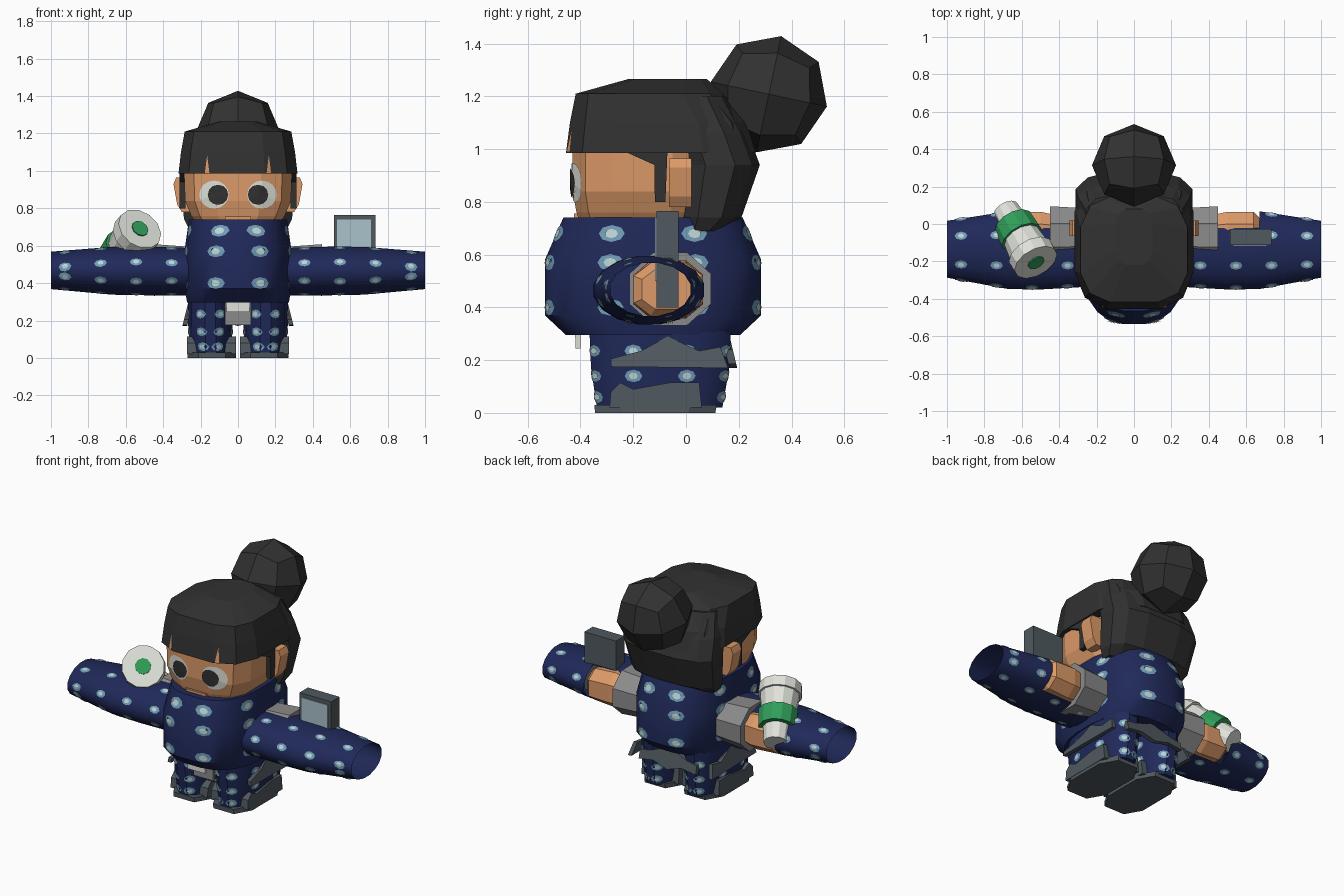
import bpy, bmesh, math
from mathutils import Vector, Matrix
from mathutils.bvhtree import BVHTree

if "Cube" in bpy.data.objects:
    bpy.data.objects.remove(bpy.data.objects["Cube"])

def material(name, r, g, b):
    m = bpy.data.materials.new(name)
    m.use_nodes = True
    m.diffuse_color = (r, g, b, 1)
    m.node_tree.nodes["Principled BSDF"].inputs["Base Color"].default_value = (r, g, b, 1)
    return m

NAVY = material("navy cloth", .014, .022, .1)
SPOT = material("pale blue spot", .16, .33, .46)
GLINT = material("spot centre", .52, .66, .66)
SKIN = material("skin", .72, .325, .14)
HAIR = material("black hair", .031, .031, .031)
SLATE = material("slate", .08, .1, .115)
GREY = material("cuff grey", .26, .26, .26)
WHITE = material("off white", .74, .76, .7)
GREEN = material("green", .03, .34, .1)
SCREEN = material("screen blue", .4, .54, .6)

def finish(name, bm, mats, smooth=False, recalc=True):
    if recalc:
        bmesh.ops.recalc_face_normals(bm, faces=bm.faces[:])
    mesh = bpy.data.meshes.new(name)
    bm.to_mesh(mesh)
    tree = BVHTree.FromBMesh(bm)
    bm.free()
    for m in mats:
        mesh.materials.append(m)
    ob = bpy.data.objects.new(name, mesh)
    bpy.context.collection.objects.link(ob)
    if smooth:
        bpy.ops.object.select_all(action='DESELECT')
        ob.select_set(True)
        bpy.context.view_layer.objects.active = ob
        bpy.ops.object.shade_smooth_by_angle(angle=math.radians(35))
    return tree

def section(n, power):
    """Rounded-square outline with unit half-size."""
    pts = []
    for i in range(n):
        a = math.tau * (i + .5) / n
        pts.append([math.copysign(abs(f(a)) ** (2 / power), f(a)) for f in (math.cos, math.sin)])
    big = max(p[0] for p in pts)
    return [(p[0] / big, p[1] / big) for p in pts]

def loft(name, rings, mats, n=8, power=2, axis='z', caps=True, smooth=False, matrix=None, pick=None, cut=None):
    """Skin rings of (height, centre u, centre v, half-size u, half-size v)."""
    bm = bmesh.new()
    loops = []
    for h, cu, cv, ru, rv in rings:
        loop = []
        for u, v in section(n, power):
            a, b = cu + u * ru, cv + v * rv
            loop.append(bm.verts.new((a, b, h) if axis == 'z' else (h, a, b)))
        loops.append(loop)
    for k in range(len(loops) - 1):
        for i in range(n):
            j = (i + 1) % n
            f = bm.faces.new((loops[k][i], loops[k][j], loops[k + 1][j], loops[k + 1][i]))
            f.material_index = pick[k] if pick else 0
    if caps:
        bm.faces.new(loops[0])
        bm.faces.new(loops[-1])
    if matrix:
        bm.transform(matrix)
    bmesh.ops.recalc_face_normals(bm, faces=bm.faces[:])
    if cut:
        gone = [f for f in bm.faces if cut(f.calc_center_median())]
        bmesh.ops.delete(bm, geom=gone, context='FACES')
    return finish(name, bm, mats, smooth, False)

def box(name, lo, hi, mat, taper=1):
    """Box between two corners; taper scales the bottom."""
    lo, hi = Vector(lo), Vector(hi)
    mid, size = (lo + hi) / 2, hi - lo
    bm = bmesh.new()
    bmesh.ops.create_cube(bm, size=1)
    for v in bm.verts:
        k = taper if v.co.z < 0 else 1
        v.co = mid + Vector((v.co.x * size.x * k, v.co.y * size.y * k, v.co.z * size.z))
    finish(name, bm, [mat])

def plate(name, outline, place, depth, mat):
    """Extrude an outline that place() puts into the scene."""
    bm = bmesh.new()
    f = bm.faces.new([bm.verts.new(place(a, b)) for a, b in outline])
    new = bmesh.ops.extrude_face_region(bm, geom=[f])["geom"]
    bmesh.ops.translate(bm, vec=depth, verts=[g for g in new if isinstance(g, bmesh.types.BMVert)])
    finish(name, bm, [mat])

def oval(a, b, n=8):
    return [(a * math.cos(math.tau * i / n), b * math.sin(math.tau * i / n)) for i in range(n)]

def decal(bm, tree, centre, d, u, v, outline, lift, index):
    """Lay a flat shape on the nearby surface along direction d."""
    hits = []
    for a, b in [(0, 0)] + outline:
        p = tree.ray_cast(centre + u * a + v * b - d, d, 1.08)[0]
        if p is None:
            return
        hits.append(p - d * lift)
    mid, *rim = [bm.verts.new(p) for p in hits]
    for i in range(len(rim)):
        f = bm.faces.new((mid, rim[i], rim[(i + 1) % len(rim)]))
        f.material_index = index
        f.normal_update()
        if f.normal.dot(d) > 0:
            f.normal_flip()

def spots(name, tree, centre, ru, rv, rows, count, size, axis='z'):
    """Rings of two-tone spots around a cloth tube."""
    bm = bmesh.new()
    for h in rows:
        for i in range(count):
            t = math.tau * (i + .5) / count
            c, s = math.cos(t), math.sin(t)
            n = Vector((c / ru, s / rv)).normalized()
            if axis == 'z':
                p = Vector((centre[0] + ru * c, centre[1] + rv * s, h))
                d, u, v = Vector((-n.x, -n.y, 0)), Vector((-n.y, n.x, 0)), Vector((0, 0, 1))
            else:
                p = Vector((h, centre[0] + ru * c, centre[1] + rv * s))
                d, u, v = Vector((0, -n.x, -n.y)), Vector((1, 0, 0)), Vector((0, -n.y, n.x))
            decal(bm, tree, p, d, u, v, oval(*size), .004, 0)
            decal(bm, tree, p, d, u, v, oval(size[0] * .5, size[1] * .55), .008, 1)
    finish(name, bm, [SPOT, GLINT], recalc=False)

# Torso
torso = loft("torso", [(.295, 0, -.125, .272, .33), (.37, 0, -.125, .285, .41),
                       (.58, 0, -.125, .285, .41), (.74, 0, -.125, .262, .34)],
             [NAVY], 24, 2.6, smooth=True)
spots("torso_spots", torso, (0, -.125), .285, .41, (.4, .57, .68), 8, (.05, .032))

# Head and face
head = loft("head", [(.7, 0, -.165, .21, .23), (.76, 0, -.165, .25, .25), (.84, 0, -.165, .283, .265),
                     (1.03, 0, -.165, .29, .265)], [SKIN], 12, 3.1)
bm = bmesh.new()
X, Y, Z = Vector((1, 0, 0)), Vector((0, 1, 0)), Vector((0, 0, 1))
for s in (-1, 1):
    front = Vector((.128 * s, -.4, .873))
    decal(bm, head, front, Y, X, Z, oval(.079, .075, 16), .004, 0)
    decal(bm, head, front + Vector((-.021 * s, 0, -.001)), Y, X, Z, oval(.055, .054, 12), .009, 1)
finish("eyes", bm, [WHITE, HAIR], recalc=False)
box("mouth", (-.07, -.425, .735), (.07, -.41, .755), SKIN)

# Hair: cap with fringe, back mass, side locks and bun
cap = loft("hair_cap", [(.985, 0, -.095, .318, .36), (1.1, 0, -.105, .305, .335),
                        (1.21, 0, -.14, .285, .278), (1.265, 0, -.07, .1, .15)], [HAIR], 12, 3.3)
loft("hair_back", [(.69, 0, .06, .262, .075), (.74, 0, .09, .288, .12), (.94, 0, .13, .312, .15),
                   (1.06, 0, .09, .3, .145), (1.2, 0, .03, .26, .13)], [HAIR], 12, 2.7)
bm = bmesh.new()
notch = [(-.012, -.035), (.012, -.035), (0, .06)]
for s in (-1, 1):
    decal(bm, cap, Vector((.165 * s, -.4, 1.024)), Y, X, Z, notch, .004, 0)
finish("fringe_gaps", bm, [SKIN], recalc=False)
for s, side in ((-1, "right"), (1, "left")):
    plate(side + "_side_lock", [(-.22, 1), (-.22, .985), (-.12, .94), (-.118, .8), (-.078, .8), (-.07, 1)],
          lambda a, b, s=s: (.282 * s, a, b), (.03 * s, 0, 0), HAIR)
    plate(side + "_ear", [(.25, .78), (.3, .78), (.325, .82), (.345, .93), (.33, .965), (.25, .965)],
          lambda a, b, s=s: (a * s, -.065, b), (0, .085, 0), SKIN)
bm = bmesh.new()
bmesh.ops.create_cube(bm, size=2)
bmesh.ops.subdivide_edges(bm, edges=bm.edges[:], cuts=1, use_grid_fill=True)
for v in bm.verts:
    v.co = v.co.normalized() * .225
bm.transform(Matrix.Translation((0, .314, 1.208)) @ Matrix.Rotation(math.radians(-12), 4, 'X'))
finish("hair_bun", bm, [HAIR])

# Arms, legs and shoes on both sides
for s, side in ((-1, "right"), (1, "left")):
    # The sleeve is open behind, where the cuff and hand come through
    sleeve = loft(side + "_sleeve", [(.15 * s, -.14, .46, .19, .125), (.5 * s, -.14, .465, .21, .13),
                                     (.67 * s, -.14, .466, .208, .128), (s, -.135, .468, .152, .1)],
                  [NAVY], 16, axis='x', caps=False, smooth=True,
                  cut=lambda c: abs(c.x) < .66 and c.y > -.04)
    spots(side + "_sleeve_spots", sleeve, (-.14, .46), .21, .13,
          [s * x for x in (.355, .545, .735, .925)], 8, (.034, .023), 'x')
    loft(side + "_cuff", [(.27 * s, -.06, .47, .145, .125), (.45 * s, -.06, .47, .155, .138)],
         [GREY], 8, axis='x')
    loft(side + "_hand", [(.42 * s, -.067, .468, .115, .095), (.5 * s, -.067, .468, .132, .11),
                          (.64 * s, -.067, .468, .132, .1), (.67 * s, -.067, .468, .1, .075)],
         [SKIN], 8, 2.6, 'x')
    leg = loft(side + "_leg", [(.02, .145 * s, -.1, .108, .238), (.17, .148 * s, -.098, .118, .262),
                               (.31, .148 * s, -.098, .118, .268)], [NAVY], 16, 2.3, smooth=True)
    spots(side + "_leg_spots", leg, (.148 * s, -.098), .118, .262, (.06, .14, .235), 8, (.034, .024))
    loft(side + "_sole", [(0, .14 * s, -.117, .13, .228), (.03, .14 * s, -.115, .13, .232)],
         [SLATE], 8, 3)
    upper = [(-.29, .02), (-.285, .08), (-.25, .115), (-.2, .09), (-.06, .115), (.05, .115), (.06, .02)]
    for tag, x in (("outer", .212), ("inner", .012)):
        plate(f"{side}_shoe_{tag}", upper, lambda a, b, x=x, s=s: (x * s, a, b), (.06 * s, 0, 0), SLATE)
    # Hanging hem at the hip
    plate(side + "_hem", [(-.285, .175), (-.285, .205), (-.17, .235), (-.07, .29), (.05, .235),
                          (.13, .25), (.16, .17)],
          lambda a, b, s=s: ((.34 - b * .25) * s, a, b), (-.025 * s, 0, 0), SLATE)
plate("back_hem", [(-.2, .185), (-.2, .24), (-.13, .25), (0, .3), (.13, .25), (.2, .24), (.2, .185),
                   (.1, .2), (0, .17), (-.1, .2)],
      lambda a, b: (a, .235 - b * .24, b), (0, -.03, 0), SLATE)
box("front_flap", (-.065, -.42, .245), (.065, -.4, .305), WHITE, .94)
box("front_flap_lining", (-.07, -.35, .175), (.07, -.33, .3), GREY)

# Tablet in the left hand
box("tablet", (.512, -.112, .4), (.735, -.028, .765), SLATE)
box("tablet_screen", (.53, -.117, .5), (.712, -.111, .74), SCREEN)

# Drink cup in the right hand, tilted forward
bottom, top = Vector((-.685, .075, .475)), Vector((-.525, -.205, .69))
tilt = Matrix.Translation(bottom) @ Z.rotation_difference(top - bottom).to_matrix().to_4x4()
length = (top - bottom).length
profile = [(0, .07), (.1, .08), (.1, .107), (.21, .114), (.21, .1), (.32, .112), (.32, .124),
           (length, .121)]
loft("drink_cup", [(h, 0, 0, r, r) for h, r in profile], [WHITE, GREEN], 12, matrix=tilt,
     pick=[0, 1, 1, 1, 0, 0, 0])
loft("cup_emblem", [(length - .002, 0, 0, .045, .045), (length + .007, 0, 0, .045, .045)], [GREEN], 10, matrix=tilt)
